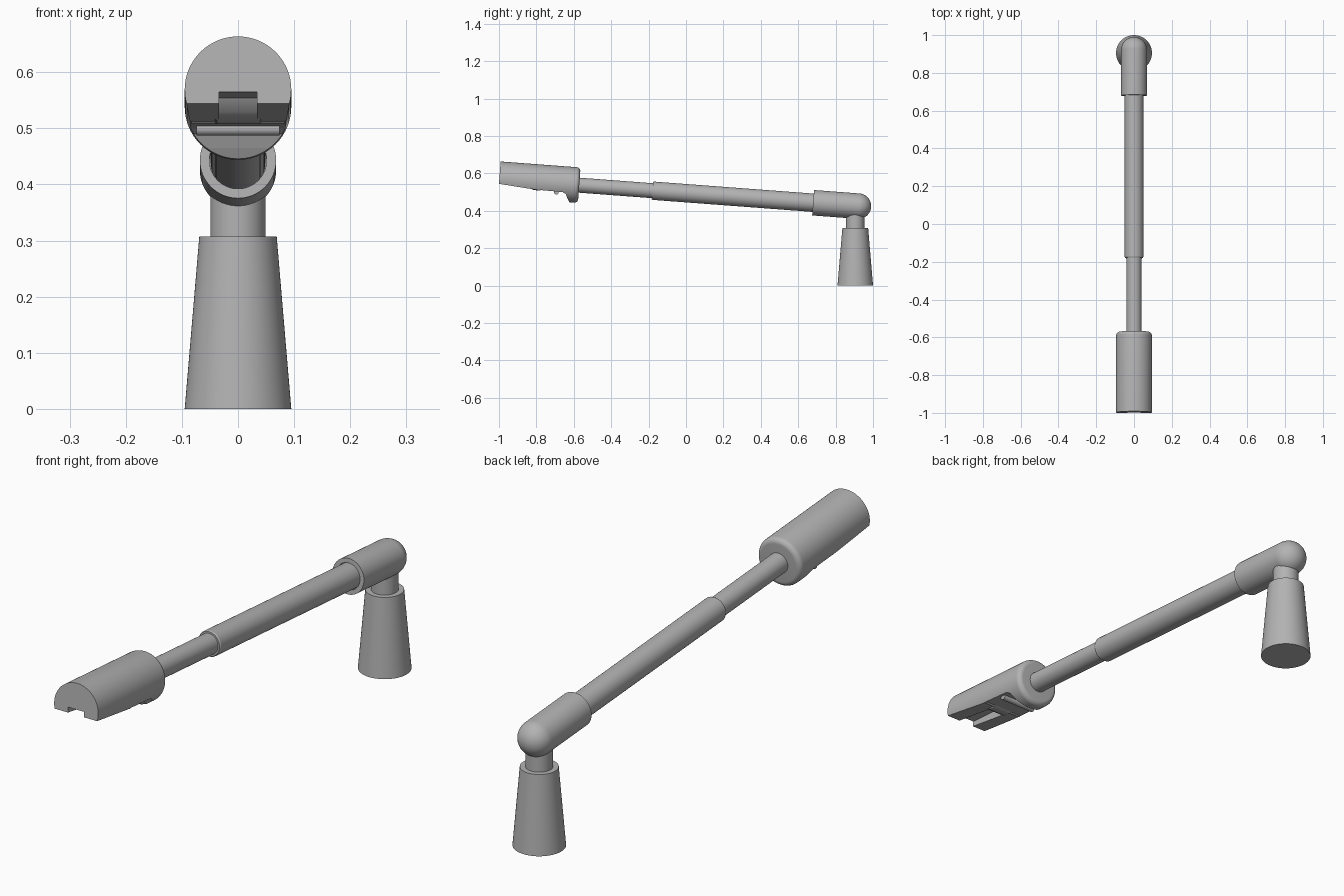
import bpy, bmesh, math
from mathutils import Vector, Matrix

if "Cube" in bpy.data.objects:
    bpy.data.objects.remove(bpy.data.objects["Cube"], do_unlink=True)

grey = bpy.data.materials.new("mid_grey")
grey.use_nodes = True
COLOUR = (0.45, 0.45, 0.45, 1)
grey.diffuse_color = COLOUR
grey.node_tree.nodes["Principled BSDF"].inputs["Base Color"].default_value = COLOUR

ELBOW = Vector((0, 0.922, 0.425))
ARM_DIR = Vector((0, -1, 0.075)).normalized()
ARM = Matrix.Translation(ELBOW) @ Vector((0, 0, 1)).rotation_difference(ARM_DIR).to_matrix().to_4x4()
UPRIGHT = Matrix.Translation((0, 0.905, 0))


def finish(name, bm):
    bmesh.ops.remove_doubles(bm, verts=bm.verts, dist=1e-5)
    bmesh.ops.recalc_face_normals(bm, faces=bm.faces)
    mesh = bpy.data.meshes.new(name)
    bm.to_mesh(mesh)
    bm.free()
    mesh.materials.append(grey)
    ob = bpy.data.objects.new(name, mesh)
    bpy.context.collection.objects.link(ob)
    return ob


def smooth(ob):
    bpy.ops.object.select_all(action="DESELECT")
    ob.select_set(True)
    bpy.context.view_layer.objects.active = ob
    bpy.ops.object.shade_smooth_by_angle(angle=math.radians(30))


def lathe(name, profile, frame, sides=64):
    """Spin (radius, height) points around the frame's local z axis."""
    bm = bmesh.new()
    vs = [bm.verts.new((r, 0, h)) for r, h in profile]
    es = [bm.edges.new(pair) for pair in zip(vs, vs[1:])]
    bmesh.ops.spin(bm, geom=vs + es, cent=(0, 0, 0), axis=(0, 0, 1),
                   angle=math.tau, steps=sides, use_duplicate=False)
    bm.transform(frame)
    ob = finish(name, bm)
    smooth(ob)
    return ob


def prism(name, outline, half_width):
    """Extrude a (y, z) outline across x."""
    bm = bmesh.new()
    face = bm.faces.new([bm.verts.new((-half_width, y, z)) for y, z in outline])
    new = bmesh.ops.extrude_face_region(bm, geom=[face])["geom"]
    bmesh.ops.translate(bm, vec=(2 * half_width, 0, 0),
                        verts=[v for v in new if isinstance(v, bmesh.types.BMVert)])
    return finish(name, bm)


def cut(target, cutter):
    cutter.hide_render = True
    cutter.hide_set(True)
    mod = target.modifiers.new(cutter.name, "BOOLEAN")
    mod.operation = "DIFFERENCE"
    mod.solver = "EXACT"
    mod.object = cutter


def arc(centre_r, centre_h, radius, start, end, steps):
    angles = [math.radians(start + (end - start) * i / steps) for i in range(steps + 1)]
    return [(max(0, centre_r + radius * math.cos(a)), centre_h + radius * math.sin(a)) for a in angles]


# Standing base and neck
lathe("base", [(0, 0), (0.095, 0), (0.069, 0.307), (0, 0.307)], UPRIGHT)
lathe("neck", [(0, 0.29), (0.049, 0.29), (0.049, 0.42), (0, 0.42)], UPRIGHT)

# Round elbow with sleeve, then the telescoping tubes
lathe("elbow", arc(0, 0, 0.068, -90, 0, 16) + [(0.068, 0.243), (0.051, 0.243), (0.051, 0.18), (0, 0.18)], ARM)
lathe("outer_tube", [(0, 0.15), (0.049, 0.15), (0.049, 1.1), (0.046, 1.105), (0, 1.105)], ARM)
lathe("inner_tube", [(0, 1.08), (0.04, 1.08), (0.04, 1.52), (0, 1.52)], ARM)

# Head with a rounded rear rim
head = lathe("head", [(0, 1.497)] + arc(0.075, 1.517, 0.02, -90, 0, 8)
             + [(0.095, 1.9255), (0, 1.9255)], ARM)

# Sloping underside that leaves a collar at the rear
cut(head, prism("underside_cutter", [(-1.1, 0.56), (-0.81, 0.514), (-0.66, 0.5), (-0.643, 0.49),
                                     (-0.633, 0.465), (-0.622, 0.443), (-0.61, 0.3), (-1.1, 0.3)], 0.2))
# Central channel
channel = prism("channel_cutter", [(-1.1, 0.572), (-0.8, 0.55), (-0.8, 0.46), (-1.1, 0.46)], 0.034)
cut(head, channel)
smooth(head)

# Catch at the end of the channel
catch = prism("catch", [(-0.86, 0.56), (-0.845, 0.53), (-0.82, 0.513),
                        (-0.79, 0.508), (-0.765, 0.512), (-0.765, 0.56)], 0.042)
bevel = catch.modifiers.new("soft_edges", "BEVEL")
bevel.width = 0.006
bevel.segments = 3
smooth(catch)

# Cross ridges under the head
for name, y, z, r, half in (("front_ridge", -0.785, 0.516, 0.008, 0.083),
                            ("rear_ridge", -0.693, 0.499, 0.012, 0.074)):
    outline = [(y + r * math.cos(i * math.tau / 16), z + r * math.sin(i * math.tau / 16)) for i in range(16)]
    smooth(prism(name, outline, half))
